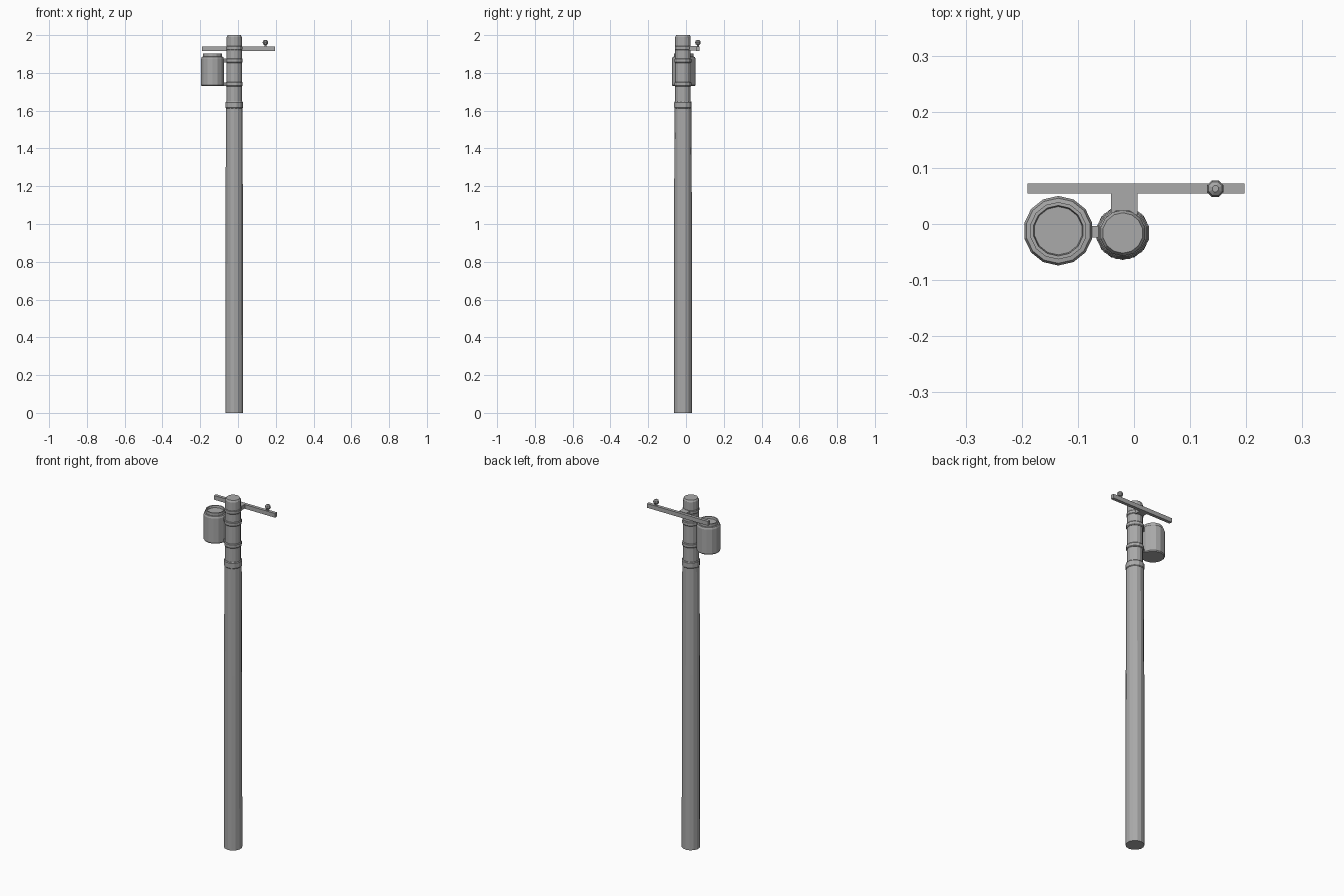
import bpy, bmesh, math
from mathutils import Vector, Matrix

cube = bpy.data.objects.get("Cube")
if cube:
    bpy.data.objects.remove(cube)

mat = bpy.data.materials.new("weathered_grey")
mat.use_nodes = True
GREY = (0.4, 0.4, 0.4, 1)
mat.diffuse_color = GREY
mat.node_tree.nodes["Principled BSDF"].inputs["Base Color"].default_value = GREY


def finish(name, bm):
    bmesh.ops.recalc_face_normals(bm, faces=bm.faces)
    mesh = bpy.data.meshes.new(name)
    bm.to_mesh(mesh)
    bm.free()
    mesh.materials.append(mat)
    obj = bpy.data.objects.new(name, mesh)
    bpy.context.collection.objects.link(obj)
    return obj


def lathe(name, center, profile, sides):
    """Closed stack of polygon rings from (radius, height) pairs."""
    bm = bmesh.new()
    rings = []
    for r, z in profile:
        rings.append([bm.verts.new((center[0] + r * math.cos(math.tau * (i + .5) / sides),
                                    center[1] + r * math.sin(math.tau * (i + .5) / sides), z))
                      for i in range(sides)])
    for a, b in zip(rings, rings[1:]):
        for i in range(sides):
            j = (i + 1) % sides
            bm.faces.new((a[i], a[j], b[j], b[i]))
    bm.faces.new(rings[0][::-1])
    bm.faces.new(rings[-1])
    return finish(name, bm)


def box(name, low, high):
    low, high = Vector(low), Vector(high)
    bm = bmesh.new()
    bmesh.ops.create_cube(bm, size=1, matrix=Matrix.Translation((low + high) / 2)
                          @ Matrix.Diagonal((*(high - low), 1)))
    return finish(name, bm)


POLE = (-0.02, -0.016)
TANK = (-0.135, -0.012)

# Tapered shaft with a chamfered tip
lathe("pole", POLE, [(.048, 0), (.047, 1), (.045, 1.61), (.041, 1.65),
                     (.041, 1.99), (.036, 2)], 14)

# Metal straps round the upper shaft
for name, z, h, r in (("lower_strap", 1.63, .036, .048), ("tank_lower_strap", 1.74, .024, .046),
                      ("tank_upper_strap", 1.865, .024, .046), ("arm_strap", 1.932, .022, .044)):
    lathe(name, POLE, [(r - .003, z - h / 2), (r, z - h / 2 + .004),
                       (r, z + h / 2 - .004), (r - .003, z + h / 2)], 12)

# Transformer tank with rim and recessed lid
lathe("tank", TANK, [(.058, 1.73), (.062, 1.735), (.062, 1.875), (.058, 1.885), (.051, 1.886),
                     (.051, 1.902), (.045, 1.902), (.043, 1.89)], 14)
for name, z in (("tank_lower_bracket", 1.74), ("tank_upper_bracket", 1.865)):
    box(name, (-.08, -.024, z - .01), (-.055, -.004, z + .01))

# Crossarm and its mount
box("crossarm", (-.19, .054, 1.916), (.197, .072, 1.94))
box("crossarm_mount", (-.041, .015, 1.918), (.006, .056, 1.942))

# Insulator on the crossarm
lathe("insulator", (.145, .063), [(.006, 1.935), (.006, 1.948), (.012, 1.95), (.016, 1.96),
                                  (.013, 1.97), (.006, 1.975)], 8)
